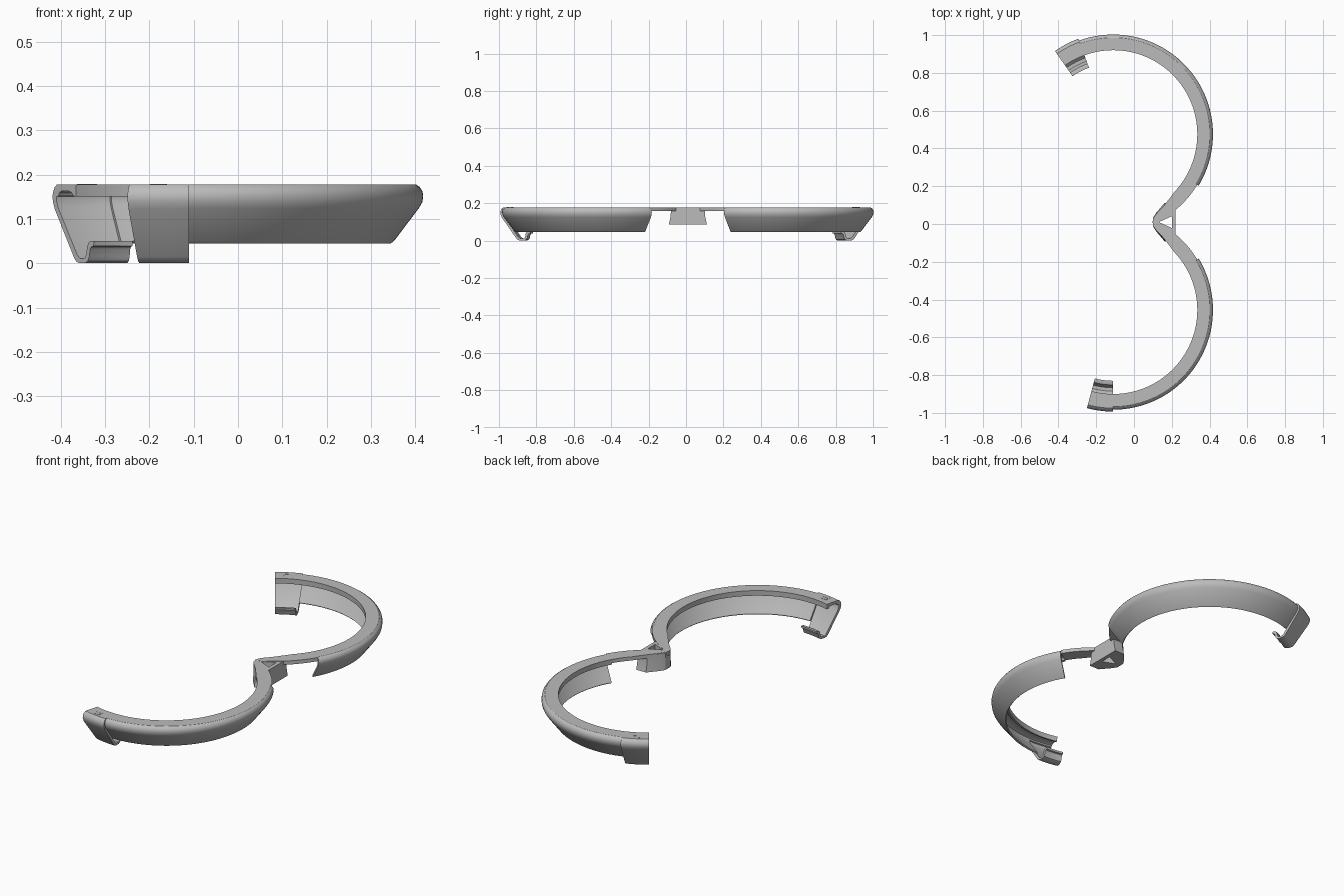
import bpy, bmesh
from math import sin, cos, radians

cube = bpy.data.objects.get("Cube")
if cube:
    bpy.data.objects.remove(cube, do_unlink=True)

grey = bpy.data.materials.new("satin_grey")
grey.use_nodes = True
COLOR = (0.5, 0.5, 0.5, 1)
grey.diffuse_color = COLOR
grey.node_tree.nodes["Principled BSDF"].inputs["Base Color"].default_value = COLOR

MID = 0.01                    # hinge plane in y
CX, CY = -0.11, 0.465         # ring centre, measured from the hinge plane


def loft(name, sections, closed=False):
    """Skin a row of equal cross-sections into one solid."""
    bm = bmesh.new()
    rows = [[bm.verts.new(p) for p in s] for s in sections]
    count = len(rows[0])
    pairs = list(zip(rows, rows[1:]))
    if closed:
        pairs.append((rows[-1], rows[0]))
    else:
        bm.faces.new(rows[0])
        bm.faces.new(rows[-1])
    for a, b in pairs:
        for i in range(count):
            j = (i + 1) % count
            bm.faces.new((a[i], a[j], b[j], b[i]))
    bmesh.ops.recalc_face_normals(bm, faces=bm.faces)
    mesh = bpy.data.meshes.new(name)
    bm.to_mesh(mesh)
    bm.free()
    mesh.materials.append(grey)
    obj = bpy.data.objects.new(name, mesh)
    bpy.context.collection.objects.link(obj)
    bpy.ops.object.select_all(action="DESELECT")
    obj.select_set(True)
    bpy.context.view_layer.objects.active = obj
    bpy.ops.object.shade_smooth_by_angle(angle=radians(32))
    return obj


def arc(name, side, start, end, profile, steps):
    """Sweep a (radius, height) profile; side mirrors it across the hinge plane."""
    sections = []
    for k in range(steps + 1):
        deg = start + (end - start) * k / steps
        a = radians(deg)
        pts = profile(deg) if callable(profile) else profile
        sections.append([(CX + r * cos(a),
                          MID + side * max(0, CY + r * sin(a)), z) for r, z in pts])
    return loft(name, sections)


# Open shell: flat top flange, rounded shoulder, skin leaning inward
TOP = 0.178
flange_inside = [(0.514, 0.152), (0.511, 0.159), (0.503, 0.163), (0.475, 0.163),
                 (0.464, 0.16), (0.457, 0.152), (0.446, 0.15)]
ring_profile = [(0.445, TOP), (0.511, TOP), (0.52, 0.172), (0.526, 0.163),
                (0.528, 0.152), (0.526, 0.138), (0.518, 0.124), (0.462, 0.05),
                (0.455, 0.045), (0.45, 0.05), (0.506, 0.126), (0.513, 0.14)] + flange_inside

# Clip: thicker shell that runs down into a hook with a small flared lip
clip_profile = [(0.445, TOP), (0.52, TOP), (0.53, 0.171), (0.536, 0.16),
                (0.538, 0.15), (0.536, 0.138), (0.529, 0.122), (0.455, 0.015),
                (0.445, 0.004), (0.433, 0), (0.41, 0), (0.399, 0.005),
                (0.393, 0.016), (0.39, 0.031), (0.385, 0.037), (0.376, 0.039),
                (0.375, 0.05), (0.388, 0.05), (0.397, 0.046), (0.402, 0.036),
                (0.405, 0.02), (0.412, 0.011), (0.43, 0.011), (0.441, 0.019),
                (0.515, 0.124), (0.522, 0.14), (0.522, 0.15)] + flange_inside


def rail_profile(deg):
    """Flat rail whose inner edge pulls in as it nears the hinge."""
    t = max(0, (-deg - 44) / 22)
    inner = 0.445 + 0.03 * t + 0.034 * t ** 3
    return [(inner, TOP), (0.519, TOP), (0.519, 0.158), (inner, 0.158)]


for label, side, end, clip_end in (("back", 1, 110, 125), ("front", -1, 90, 105)):
    arc(label + "_ring", side, -31, end, ring_profile, 72)
    arc(label + "_clip", side, end, clip_end, clip_profile, 10)
    arc(label + "_hinge_rail", side, -66.5, -31, rail_profile, 20)

# Hinge block: flared wedge with a triangular opening through it
outer = [(0.101, 0.022), (0.118, 0.048), (0.162, 0.098), (0.22, 0.098)]
hole = [(0.135, 0.001), (0.14, 0.004), (0.197, 0.03), (0.2, 0.03)]
outline = list(zip(outer, hole))
outline += [((ox, -oy), (hx, -hy)) for (ox, oy), (hx, hy) in reversed(outline)]
loft("hinge_block", [[(ox, MID + oy * 1.04, 0.085), (ox, MID + oy * 0.94, 0.13),
                      (ox, MID + oy * 0.92, TOP - 0.001), (hx, MID + hy, TOP - 0.001),
                      (hx, MID + hy, 0.085)] for (ox, oy), (hx, hy) in outline], closed=True)

# Two raised ribs on top of each clip
for label, side, mid in (("back", 1, 118), ("front", -1, 98)):
    for n, r in enumerate((0.475, 0.495)):
        rib = [(r, TOP - 0.002), (r + 0.012, TOP - 0.002),
               (r + 0.012, TOP + 0.001), (r, TOP + 0.001)]
        arc(f"{label}_clip_rib_{n + 1}", side, mid - 2, mid + 2, rib, 4)
